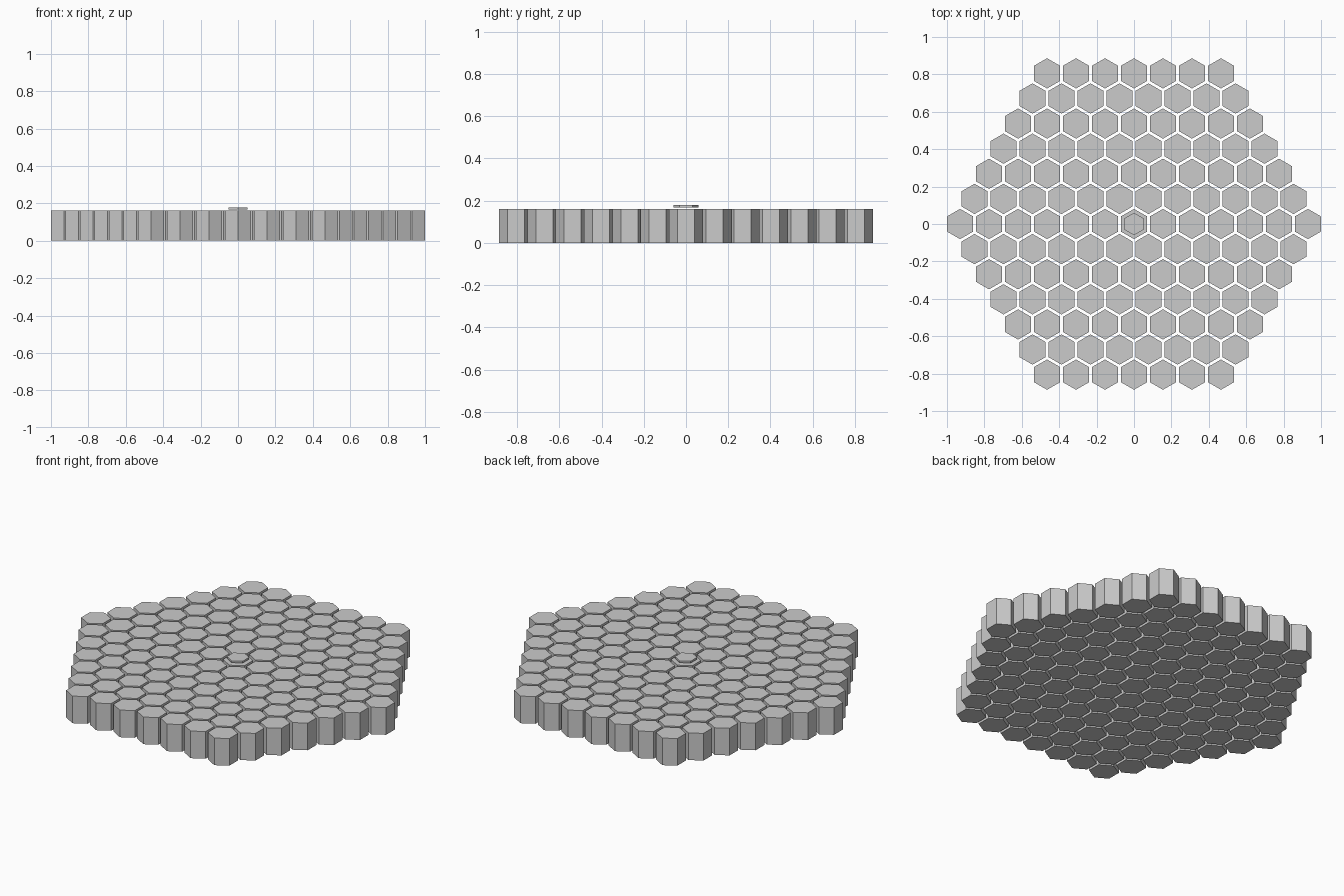
import bpy, math

if "Cube" in bpy.data.objects:
    bpy.data.objects.remove(bpy.data.objects["Cube"])

PITCH = 0.155            # spacing between tile centres
TILE_R = 0.14 / math.sqrt(3)
TILE_H = 0.161
RINGS = 6


def hex_prism(name, x, y, z0, z1, radius):
    """Pointy-top (corners on +/-y) hexagonal prism."""
    pts = [(radius * math.cos(math.radians(30 + 60 * i)),
            radius * math.sin(math.radians(30 + 60 * i))) for i in range(6)]
    verts = [(px, py, z) for z in (z0, z1) for px, py in pts]
    faces = [tuple(range(5, -1, -1)), tuple(range(6, 12))]
    faces += [(i, (i + 1) % 6, (i + 1) % 6 + 6, i + 6) for i in range(6)]
    mesh = bpy.data.meshes.new(name)
    mesh.from_pydata(verts, [], faces)
    obj = bpy.data.objects.new(name, mesh)
    obj.location = (x, y, 0)
    bpy.context.collection.objects.link(obj)
    return obj


# Board of hexagonal tiles; all tiles share one mesh
tile_mesh = None
for row in range(-RINGS, RINGS + 1):
    count = 2 * RINGS + 1 - abs(row)
    for i in range(count):
        x = (i - (count - 1) / 2) * PITCH
        y = row * PITCH * math.sqrt(3) / 2
        name = f"hex_tile_{row + RINGS}_{i}"
        if tile_mesh is None:
            tile_mesh = hex_prism(name, x, y, 0, TILE_H, TILE_R).data
        else:
            tile = bpy.data.objects.new(name, tile_mesh)
            tile.location = (x, y, 0)
            bpy.context.collection.objects.link(tile)

# Thin marker plate hovering just above the centre tile
hex_prism("centre_marker", 0, 0, 0.168, 0.179, 0.06)
